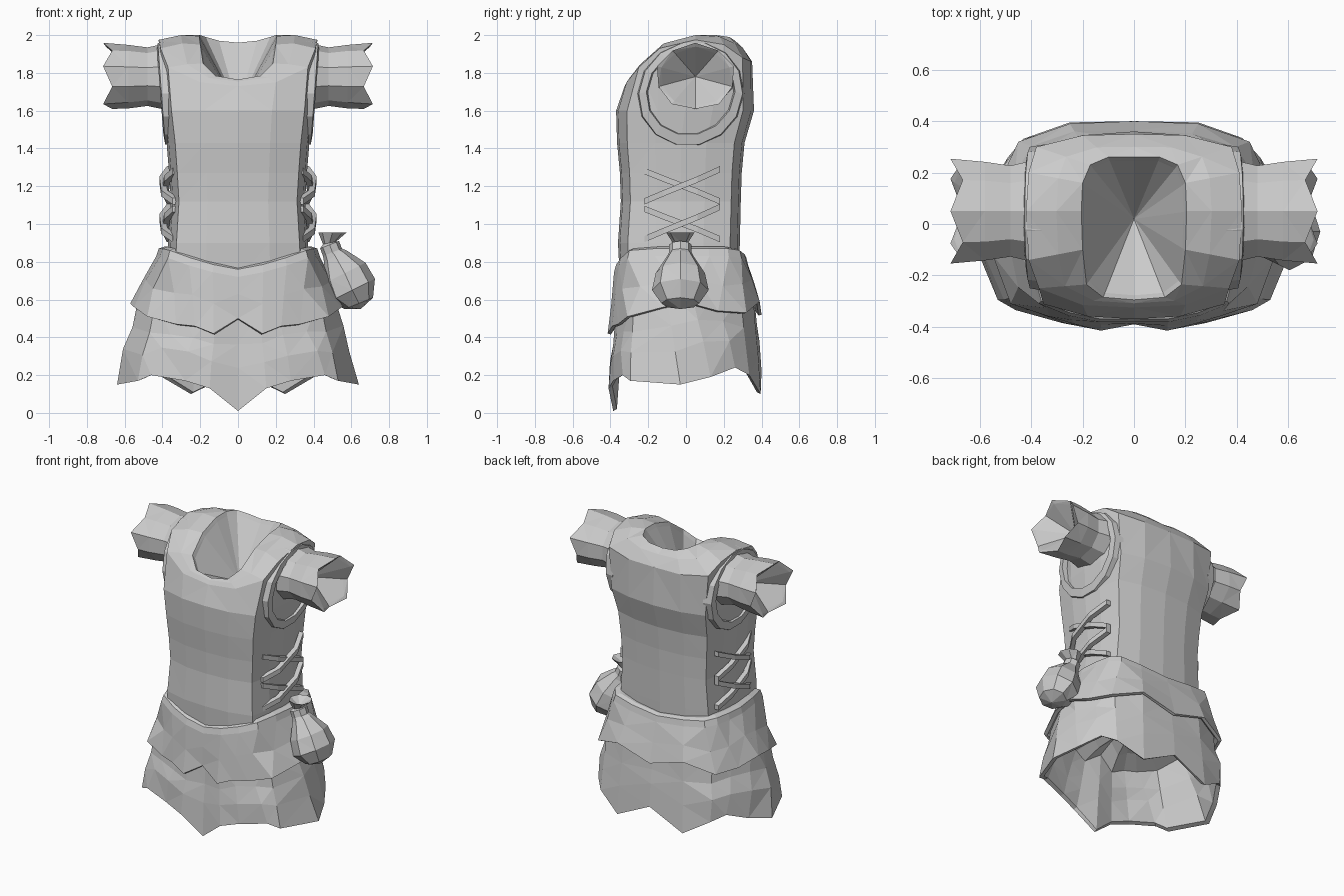
import bpy, bmesh, random
from math import cos, sin, pi
from mathutils import Vector

random.seed(4)
if "Cube" in bpy.data.objects:
    bpy.data.objects.remove(bpy.data.objects["Cube"])

cloth = bpy.data.materials.new("grey_cloth")
cloth.use_nodes = True
GREY = (0.6, 0.6, 0.6, 1)
cloth.diffuse_color = GREY
cloth.node_tree.nodes["Principled BSDF"].inputs["Base Color"].default_value = GREY


def loft(name, rings, start=None, end=None, closed=False):
    """Skin a stack of equal rings, with fans to a start and an end point."""
    bm = bmesh.new()
    rows = [[bm.verts.new(p) for p in ring] for ring in rings]
    n = len(rows[0])
    pairs = list(zip(rows, rows[1:]))
    if closed:
        pairs.append((rows[-1], rows[0]))
    for a, b in pairs:
        for i in range(n):
            j = (i + 1) % n
            bm.faces.new((a[i], a[j], b[j], b[i]))
    for point, row in ((start, rows[0]), (end, rows[-1])):
        if point is not None:
            tip = bm.verts.new(point)
            for i in range(n):
                bm.faces.new((row[i], row[(i + 1) % n], tip))
    bmesh.ops.triangulate(bm, faces=[f for f in bm.faces if len(f.verts) > 3],
                          quad_method='SHORT_EDGE')
    bmesh.ops.recalc_face_normals(bm, faces=bm.faces)
    mesh = bpy.data.meshes.new(name)
    bm.to_mesh(mesh)
    bm.free()
    mesh.materials.append(cloth)
    obj = bpy.data.objects.new(name, mesh)
    bpy.context.collection.objects.link(obj)
    return obj


def mirror_ring(half):
    """Full ring from the points running front to back on the left side."""
    return [Vector(p) for p in half] + [Vector((-x, y, z)) for x, y, z in half[-2:0:-1]]


def inset(ring, k, dz):
    return [Vector((p.x * k, p.y * k, p.z + dz)) for p in ring]


def between(a, b, t, bulge=1.0, jitter=0.0):
    """Ring part way from a to b, scaled by bulge and crumpled by jitter."""
    out = []
    for p, q in zip(a, b):
        v = p.lerp(q, t)
        k = bulge + random.uniform(-jitter, jitter)
        out.append(Vector((v.x * k, v.y * k, v.z + random.uniform(-jitter, jitter))))
    return out


# Bodice: boxy section swept up the torso, then shoulders, neck edge and bowl
SECTION = [(0, -1), (.45, -.97), (.88, -.84), (.97, -.4), (1, 0),
           (.98, .4), (.9, .84), (.5, .96), (0, 1)]
LEVELS = [(.7, .38, -.35, .28), (.9, .37, -.36, .285), (1.12, .355, -.345, .29),
          (1.27, .365, -.35, .295), (1.43, .378, -.365, .31), (1.6, .40, -.37, .36)]
torso = [mirror_ring([(fx * hx, (front + back) / 2 + fy * (back - front) / 2, z)
                      for fx, fy in SECTION]) for z, hx, front, back in LEVELS]
shoulder = mirror_ring([(0, -.325, 1.73), (.2, -.315, 1.75), (.37, -.25, 1.83),
                        (.41, -.14, 1.93), (.42, .05, 1.975), (.41, .2, 1.95),
                        (.38, .3, 1.88), (.2, .345, 1.86), (0, .35, 1.86)])
neck = mirror_ring([(0, -.295, 1.765), (.12, -.285, 1.785), (.185, -.235, 1.85),
                    (.2, -.1, 1.95), (.205, .05, 1.995), (.2, .16, 2.0),
                    (.17, .23, 1.99), (.1, .26, 1.97), (0, .26, 1.96)])
crown = between(shoulder, neck, .55)
for p in crown:
    p.z = min(p.z + (.015 if p.y > -.15 else .005), 2.0)
loft("bodice", torso + [shoulder, crown, neck, inset(neck, .94, -.025)],
     start=(0, 0, .7), end=(0, .02, 1.62))

# Upper skirt tier: trimmed waist, pointed hem and a lining behind it
tier_top = mirror_ring([(0, -.37, .76), (.13, -.37, .785), (.25, -.345, .82), (.36, -.3, .86),
                        (.4, -.16, .87), (.42, 0, .87), (.41, .12, .87), (.39, .22, .87),
                        (.34, .285, .86), (.2, .31, .84), (0, .32, .82)])
upper_hem = mirror_ring([(0, -.39, .50), (.13, -.415, .42), (.23, -.39, .46), (.33, -.36, .47),
                         (.48, -.31, .51), (.55, -.12, .56), (.57, .02, .58), (.52, .17, .54),
                         (.45, .32, .53), (.25, .39, .59), (0, .40, .52)])
lining = inset(upper_hem, .9, .03)
loft("upper_skirt",
     [inset(tier_top, .93, .01), tier_top, inset(tier_top, 1.03, -.04),
      between(tier_top, upper_hem, .55, 1.0, .018), upper_hem,
      inset(upper_hem, .96, -.005), lining],
     start=(0, 0, .8), end=(0, 0, .7))

# Lower skirt tier with a pointed hem, lined and hollow underneath
lower_hem = mirror_ring([(0, -.385, .01), (.15, -.41, .13), (.28, -.385, .17), (.46, -.335, .20),
                         (.53, -.295, .17), (.64, -.03, .15), (.57, .13, .19), (.49, .26, .24),
                         (.42, .335, .2), (.25, .395, .1), (0, .40, .22)])
lower_top = inset(upper_hem, .9, .1)
upper_fold = between(lower_top, lower_hem, .4, 1.0, .01)
lower_fold = between(lower_top, lower_hem, .65, 1.02, .022)
loft("lower_skirt",
     [lower_top, upper_fold, lower_fold, lower_hem, inset(lower_hem, .95, .01),
      inset(lower_fold, .93, 0), inset(upper_fold, .93, 0), inset(lower_top, .92, -.02)],
     start=(0, 0, .66), end=(0, 0, .62))


def side_oval(side, x_top, x_low, ry, rz, cz, n=14):
    """Oval facing sideways, leaning from x_low at its foot to x_top."""
    out = []
    for i in range(n):
        a = 2 * pi * i / n
        t = (sin(a) + 1) / 2
        out.append(Vector((side * (x_low + (x_top - x_low) * t),
                           .01 + .03 * t + ry * cos(a), cz + rz * sin(a))))
    return out


def sleeve_ring(side, x, r, spike=0.0):
    """Ten-sided ring, with alternate points pushed out for a ragged cuff."""
    out = []
    for i in range(10):
        a = 2 * pi * (i + .5) / 10
        s = spike if i % 2 == 0 else -spike
        out.append(Vector((side * (x + s), .05 + r * (1.2 + s) * cos(a),
                           1.78 + r * (1 + s) * sin(a))))
    return out


def bar(name, points, w):
    """Flat strap following a path on the flank."""
    rings = []
    for p in points:
        rings.append([Vector(p) + Vector((dx, 0, dz)) for dx, dz in
                      ((-w / 2, -w / 2), (w / 2, -w / 2), (w / 2, w / 2), (-w / 2, w / 2))])
    loft(name, rings, start=points[0], end=points[-1])


for side, word in ((1, "left"), (-1, "right")):
    # Raised armhole trim
    loft(word + "_armhole_trim",
         [side_oval(side, .36, .33, .285, .285, 1.69),
          side_oval(side, .425, .385, .275, .275, 1.69),
          side_oval(side, .43, .395, .235, .23, 1.70),
          side_oval(side, .36, .33, .22, .21, 1.70)], closed=True)
    # Puffed sleeve, open at the ragged cuff
    loft(word + "_sleeve",
         [sleeve_ring(side, .36, .18), sleeve_ring(side, .48, .155),
          sleeve_ring(side, .58, .168), sleeve_ring(side, .69, .175, .024),
          sleeve_ring(side, .675, .155, .024)],
         start=(side * .36, .05, 1.78), end=(side * .52, .05, 1.78))
    # Crossed laces on the flank
    for k, z in enumerate((.92, 1.12)):
        for tag, z0, z1 in (("rising", z, z + .17), ("falling", z + .16, z)):
            out = .015 if tag == "rising" else 0
            bar(f"{word}_{tag}_lace_{k + 1}",
                [(side * .33, -.22, z0), (side * (.375 + out), -.12, z0 + (z1 - z0) * .25),
                 (side * (.385 + out), .06, z0 + (z1 - z0) * .68), (side * .36, .18, z1)], .033)

# Pouch on the left hip: centre x, centre z, radius along x, radius along y, tilt
POUCH = [(.50, .955, .075, .075, 0), (.485, .90, .035, .04, .2), (.485, .89, .05, .06, .4),
         (.50, .85, .05, .06, .4), (.515, .83, .06, .07, .5), (.565, .74, .11, .13, .5),
         (.605, .65, .12, .15, .5), (.64, .58, .075, .10, .4)]
rings = []
for cx, cz, rx, ry, tilt in POUCH:
    rings.append([Vector((cx + rx * cos(i * pi / 4), -.03 + ry * sin(i * pi / 4),
                          cz + tilt * rx * cos(i * pi / 4))) for i in range(8)])
loft("hip_pouch", rings, start=(.49, -.03, .91), end=(.65, -.03, .55))
